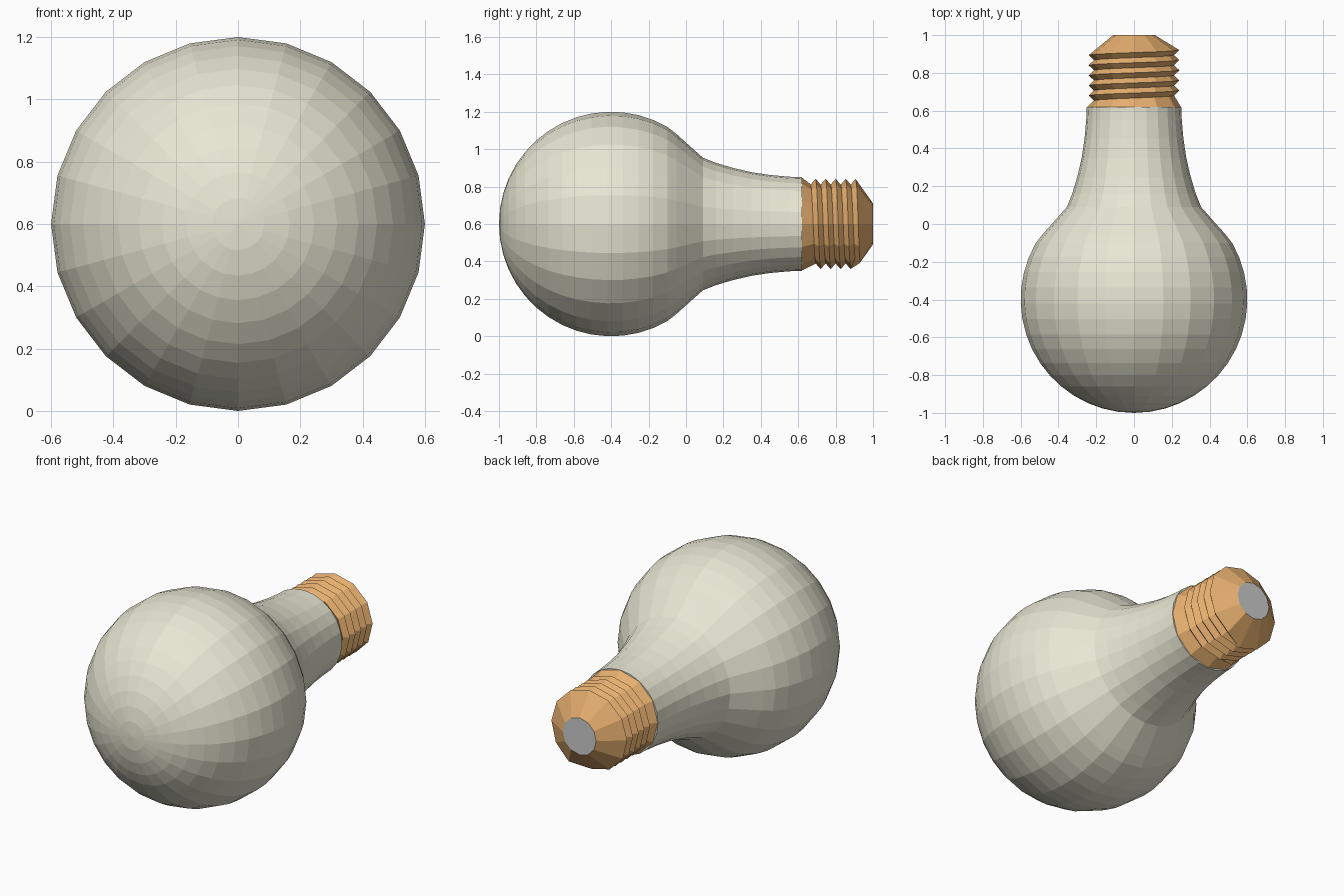
import bpy, bmesh
from math import sin, cos, pi, radians

if "Cube" in bpy.data.objects:
    bpy.data.objects.remove(bpy.data.objects["Cube"])

AXIS_Z = 0.6


def material(name, rgb):
    m = bpy.data.materials.new(name)
    m.diffuse_color = (*rgb, 1)
    m.use_nodes = True
    m.node_tree.nodes["Principled BSDF"].inputs["Base Color"].default_value = m.diffuse_color
    return m


def point(r, y, t):
    """Point at angle t around the bulb axis, starting from straight below."""
    return (-r * sin(t), y, AXIS_Z - r * cos(t))


def skin(bm, rows):
    """Quads between neighbouring rows of vertices."""
    for a, b in zip(rows, rows[1:]):
        for i in range(len(a) - 1):
            bm.faces.new((a[i], a[i + 1], b[i + 1], b[i]))


def finish(bm, name, mat=None):
    bmesh.ops.remove_doubles(bm, verts=bm.verts, dist=1e-4)
    bmesh.ops.recalc_face_normals(bm, faces=bm.faces)
    mesh = bpy.data.meshes.new(name)
    bm.to_mesh(mesh)
    bm.free()
    obj = bpy.data.objects.new(name, mesh)
    bpy.context.collection.objects.link(obj)
    if mat:
        mesh.materials.append(mat)
    return obj


def ring(bm, r, y, sides):
    return [bm.verts.new(point(r, y, 2 * pi * i / sides)) for i in range(sides + 1)]


# Glass bulb: sphere flowing into a flared neck
profile = [(0.6 * sin(radians(a)), -0.4 - 0.6 * cos(radians(a))) for a in range(0, 121, 8)]
profile += [(0.48, -0.05), (0.435, 0.0), (0.355, 0.09), (0.327, 0.16), (0.30, 0.25),
            (0.277, 0.35), (0.262, 0.45), (0.253, 0.55), (0.25, 0.62), (0.0, 0.62)]
bm = bmesh.new()
skin(bm, [ring(bm, r, y, 24) for r, y in profile])
finish(bm, "glass_bulb", material("glass", (0.81, 0.80, 0.66)))

# Screw base: collar, helical thread, tapered end
SIDES, PITCH, ROWS = 12, 0.0535, 10
bm = bmesh.new()
rows = [ring(bm, 0.248, 0.62, SIDES)]
for j in range(ROWS):
    row = []
    for i in range(SIDES + 1):
        k = j
        if i == 0:
            k = max(j, 2)              # thread starts by merging into the next turn
        elif i == SIDES:
            k = min(j, ROWS - 3)       # thread runs out into the previous turn
        y = 0.64 + PITCH * (k / 2 + i / SIDES)
        r = 0.24 if k % 2 else 0.212
        row.append(bm.verts.new(point(r, y, 2 * pi * i / SIDES)))
    rows.append(row)
rows.append(ring(bm, 0.11, 1.0, SIDES))
skin(bm, rows)
finish(bm, "screw_base", material("brass", (0.79, 0.43, 0.16)))

# Contact disc at the end of the base
bm = bmesh.new()
bm.faces.new(reversed(ring(bm, 0.11, 1.0, SIDES)[:-1]))
disc = finish(bm, "contact_disc")
if disc.data.polygons[0].normal.y < 0:
    disc.data.flip_normals()
